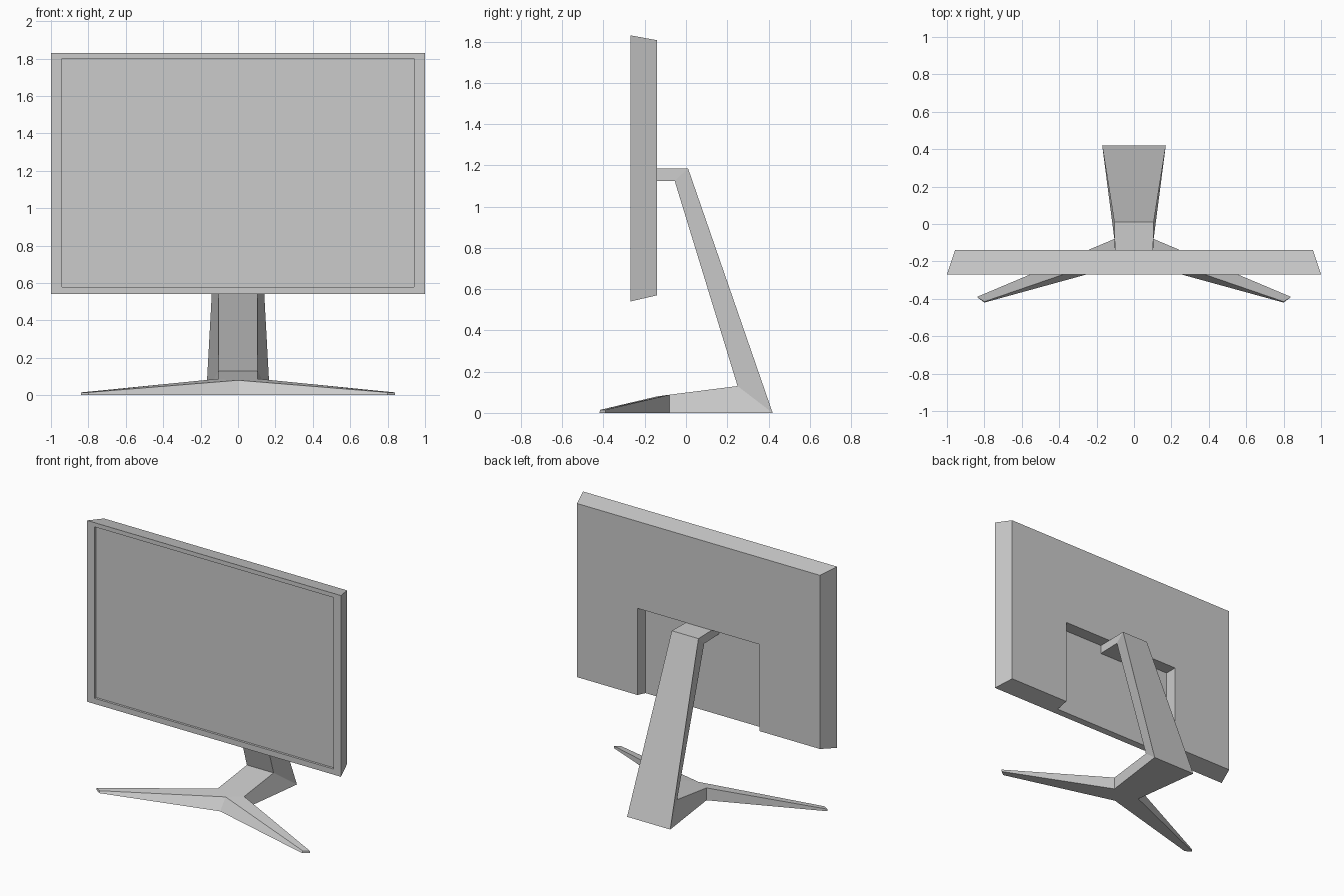
import bpy, bmesh

if "Cube" in bpy.data.objects:
    bpy.data.objects.remove(bpy.data.objects["Cube"])


def make(name, verts, faces, mirror=False):
    """Mesh object from points; optionally mirrored across x = 0."""
    bm = bmesh.new()
    vs = [bm.verts.new(v) for v in verts]
    for f in faces:
        bm.faces.new([vs[i] for i in f])
    if mirror:
        bmesh.ops.mirror(bm, geom=bm.verts[:] + bm.edges[:] + bm.faces[:],
                         axis='X', merge_dist=0.0005)
        bmesh.ops.remove_doubles(bm, verts=bm.verts[:], dist=0.0005)
    bmesh.ops.recalc_face_normals(bm, faces=bm.faces[:])
    me = bpy.data.meshes.new(name)
    bm.to_mesh(me)
    bm.free()
    ob = bpy.data.objects.new(name, me)
    bpy.context.collection.objects.link(ob)
    return ob


def slab(name, front, back):
    """Block between two upright rectangles, each (half width, y, z low, z high)."""
    verts = [(x, y, z) for w, y, lo, hi in (front, back)
             for x, z in ((-w, lo), (w, lo), (w, hi), (-w, hi))]
    sides = [(i, (i + 1) % 4, (i + 1) % 4 + 4, i + 4) for i in range(4)]
    return make(name, verts, [(0, 1, 2, 3), (7, 6, 5, 4)] + sides)


# Display housing, tapering towards the back
housing = slab("display_housing", (1.0, -0.27, 0.54, 1.83), (0.957, -0.14, 0.57, 1.806))

# Shallow screen recess in front, stand pocket open at the bottom behind
cutters = [slab("screen_cutter", (0.94, -0.4, 0.58, 1.80), (0.94, -0.254, 0.58, 1.80)),
           slab("pocket_cutter", (0.48, -0.23, 0.3, 1.187), (0.48, 0.0, 0.3, 1.187))]
bpy.context.view_layer.objects.active = housing
for c in cutters:
    c.hide_render = True
    mod = housing.modifiers.new(c.name, 'BOOLEAN')
    mod.operation = 'DIFFERENCE'
    mod.solver = 'EXACT'
    mod.object = c
    bpy.ops.object.modifier_apply(modifier=mod.name)
    bpy.data.objects.remove(c)

# Neck: horizontal arm and sloping column that widens at its rear foot (half profile)
outer = [(0.10, -0.232, 1.185), (0.105, 0.01, 1.185), (0.17, 0.42, 0.0)]
inner = [(0.10, -0.232, 1.125), (0.105, -0.055, 1.125), (0.105, 0.25, 0.13)]
edge = outer + inner
centre = [(0, y, z) for x, y, z in edge]
make("neck", edge + centre,
     [(0, 1, 4, 3), (1, 2, 5, 4),        # sides
      (0, 1, 7, 6), (1, 2, 8, 7),        # outer faces
      (3, 4, 10, 9), (4, 5, 11, 10),     # inner faces
      (0, 3, 9, 6), (2, 5, 11, 8)],      # ends
     mirror=True)

# Y-shaped foot: central block and one splayed leg, mirrored
foot = [(0, 0.25, 0.13), (0.105, 0.25, 0.13), (0.17, 0.42, 0), (0, 0.42, 0),
        (0.105, -0.08, 0.088), (0.105, -0.08, 0),
        (0.84, -0.39, 0.015), (0.84, -0.39, 0),
        (0.80, -0.415, 0.015), (0.80, -0.42, 0),
        (0, -0.14, 0.08), (0, -0.20, 0)]
make("foot", foot,
     [(0, 1, 4, 10), (4, 6, 8, 10),      # top
      (1, 2, 5, 4), (4, 5, 7, 6),        # block side, leg rear
      (6, 7, 9, 8), (8, 9, 11, 10),      # leg tip, leg front
      (3, 2, 5, 11), (11, 5, 7, 9),      # underside
      (0, 1, 2, 3)],                     # joint with neck
     mirror=True)
